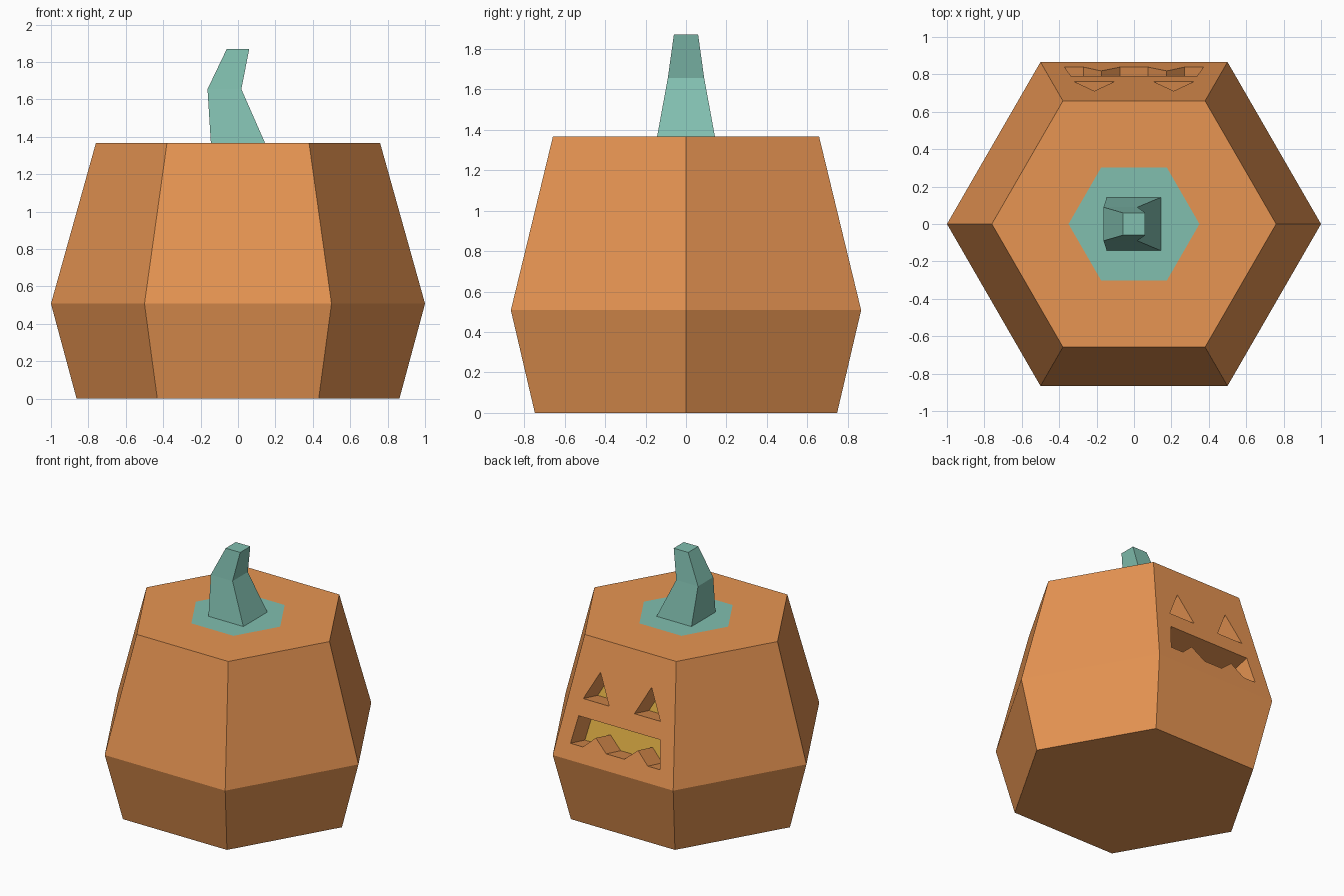
import bpy, bmesh
from math import cos, sin, pi
from mathutils import Vector

if "Cube" in bpy.data.objects:
    bpy.data.objects.remove(bpy.data.objects["Cube"])


def material(name, color):
    m = bpy.data.materials.new(name)
    m.diffuse_color = (*color, 1)
    m.use_nodes = True
    m.node_tree.nodes["Principled BSDF"].inputs["Base Color"].default_value = m.diffuse_color
    return m


def finish(name, bm, mat):
    me = bpy.data.meshes.new(name)
    bm.to_mesh(me)
    bm.free()
    me.materials.append(mat)
    ob = bpy.data.objects.new(name, me)
    bpy.context.collection.objects.link(ob)
    return ob


def loft(bm, rings):
    """Skin a closed solid through rings of points."""
    vs = [[bm.verts.new(p) for p in r] for r in rings]
    n = len(vs[0])
    for a, b in zip(vs, vs[1:]):
        for i in range(n):
            j = (i + 1) % n
            bm.faces.new((a[i], a[j], b[j], b[i]))
    bm.faces.new(vs[0][::-1])
    bm.faces.new(vs[-1])
    bmesh.ops.recalc_face_normals(bm, faces=bm.faces)


def hexagon(r, z):
    return [(r * cos(i * pi / 3), r * sin(i * pi / 3), z) for i in range(6)]


def rect(x0, x1, h, z):
    return [(x0, -h, z), (x1, -h, z), (x1, h, z), (x0, h, z)]


orange = material("orange_skin", (0.80, 0.30, 0.085))
green = material("green_stem", (0.22, 0.52, 0.43))
yellow = material("yellow_glow", (0.74, 0.43, 0.06))

TOP, MID = 1.366, 0.508

# Six-sided pumpkin body
bm = bmesh.new()
loft(bm, [hexagon(0.863, 0), hexagon(1, MID), hexagon(0.76, TOP)])
body = finish("pumpkin_body", bm, orange)

# Green patch lying on the top
bm = bmesh.new()
bm.faces.new([bm.verts.new(p) for p in hexagon(0.35, TOP + 0.002)])
finish("stem_patch", bm, green)

# Bent square stem
bm = bmesh.new()
loft(bm, [rect(-0.145, 0.145, 0.143, TOP), rect(-0.163, 0.018, 0.09, 1.655),
          rect(-0.06, 0.06, 0.06, 1.87)])
finish("stem", bm, green)

# Carved outlines on the sloping back panel, as (x, z)
eye = [(0.105, 0.94), (0.32, 0.94), (0.212, 1.147)]
half_mouth = [(0.075, 0.62), (0.175, 0.705), (0.27, 0.62), (0.372, 0.62), (0.337, 0.818)]


def mirror(pts):
    return [(-x, z) for x, z in reversed(pts)]


outlines = [eye, mirror(eye), half_mouth + mirror(half_mouth)]
slope = 0.866 * (1 - 0.76) / (TOP - MID)
normal = Vector((0, 1, slope)).normalized()
DEPTH = 0.18


def on_panel(pts, offset):
    return [Vector((x, 0.866 - (z - MID) * slope, z)) + normal * offset for x, z in pts]


# Cutter for the carved pockets, and the glowing floor of each pocket
cut, glow = bmesh.new(), bmesh.new()
for pts in outlines:
    loft(cut, [on_panel(pts, 0.05), on_panel(pts, -DEPTH)])
    f = glow.faces.new([glow.verts.new(p) for p in on_panel(pts, 0.003 - DEPTH)])
    f.normal_update()
    if f.normal.dot(normal) < 0:
        f.normal_flip()
cutter = finish("carving_cutter", cut, orange)
cutter.hide_render = True
cutter.hide_viewport = True
finish("inner_glow", glow, yellow)

mod = body.modifiers.new("carving", 'BOOLEAN')
mod.operation = 'DIFFERENCE'
mod.solver = 'EXACT'
mod.object = cutter
